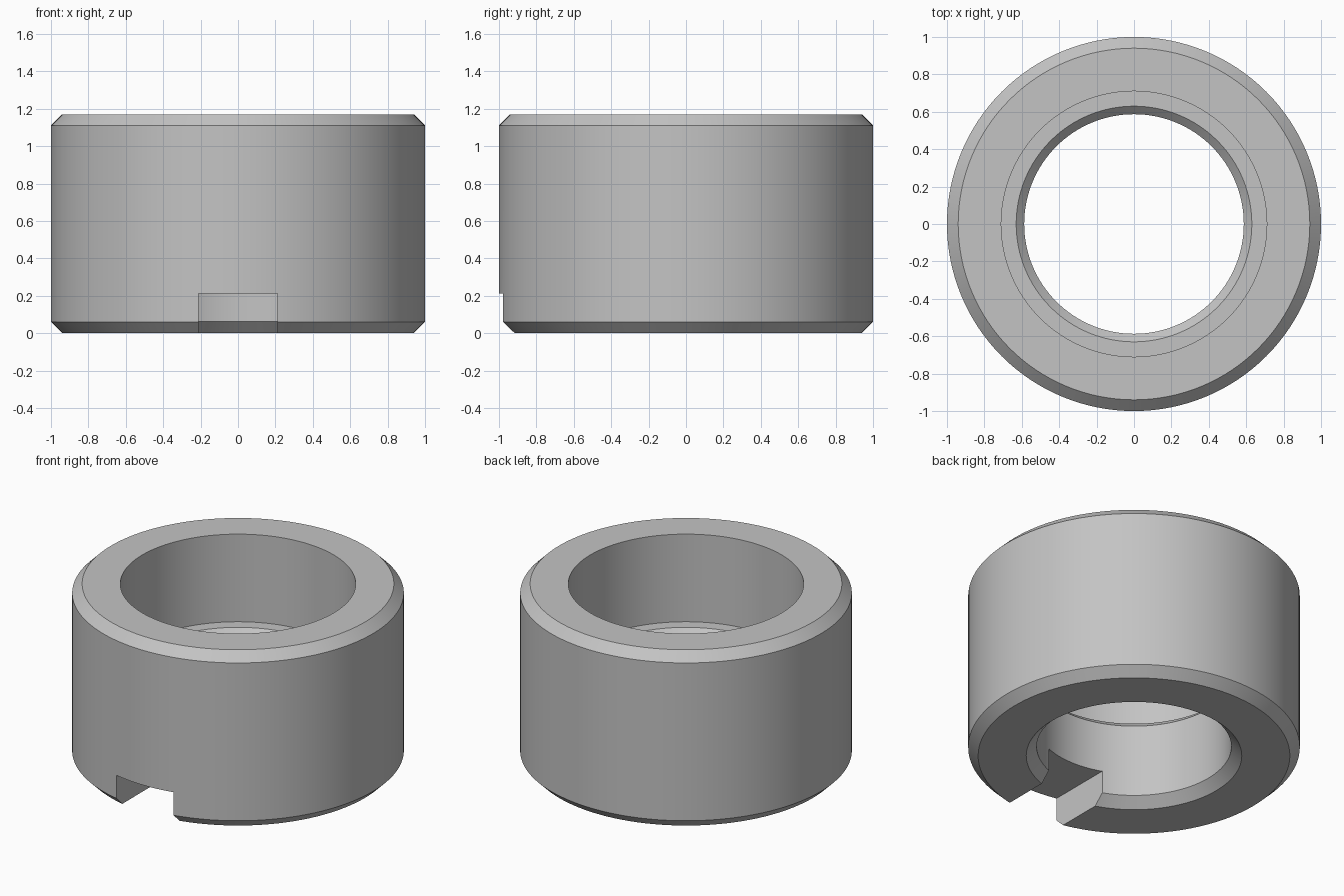
import bpy, bmesh, math

cube = bpy.data.objects.get("Cube")
if cube:
    bpy.data.objects.remove(cube, do_unlink=True)

SEGMENTS = 128

# Plain grey metal
grey = bpy.data.materials.new("grey_metal")
grey.use_nodes = True
colour = (0.55, 0.55, 0.55, 1)
grey.diffuse_color = colour
grey.node_tree.nodes["Principled BSDF"].inputs["Base Color"].default_value = colour


def lathe(name, profile):
    """Revolve a closed (radius, height) outline about z."""
    bm = bmesh.new()
    rings = []
    for i in range(SEGMENTS):
        a = math.tau * i / SEGMENTS
        rings.append([bm.verts.new((r * math.cos(a), r * math.sin(a), z)) for r, z in profile])
    n = len(profile)
    for i, ring in enumerate(rings):
        after = rings[(i + 1) % SEGMENTS]
        for j in range(n):
            k = (j + 1) % n
            bm.faces.new((ring[j], after[j], after[k], ring[k]))
    bmesh.ops.recalc_face_normals(bm, faces=bm.faces)
    mesh = bpy.data.meshes.new(name)
    bm.to_mesh(mesh)
    bm.free()
    mesh.materials.append(grey)
    obj = bpy.data.objects.new(name, mesh)
    bpy.context.collection.objects.link(obj)
    return obj


# Stepped collar: chamfered outside, wide counterbore above a narrower bore
collar = lathe("collar", [
    (0.94, 0), (1, 0.06), (1, 1.11), (0.94, 1.17),
    (0.71, 1.17), (0.71, 0.587), (0.63, 0.587), (0.587, 0.545),
    (0.587, 0.063), (0.65, 0),
])

# Key slot through the front wall at the base
bpy.ops.mesh.primitive_cube_add(size=1, location=(0, -0.8, 0))
cutter = bpy.context.object
cutter.name = "slot_cutter"
cutter.scale = (0.42, 1, 0.426)
cutter.data.materials.append(grey)
cutter.hide_render = True
cutter.display_type = 'WIRE'

slot = collar.modifiers.new("key_slot", 'BOOLEAN')
slot.operation = 'DIFFERENCE'
slot.solver = 'EXACT'
slot.object = cutter

# Apply the cut, then smooth the round walls
bpy.ops.object.select_all(action='DESELECT')
collar.select_set(True)
bpy.context.view_layer.objects.active = collar
bpy.ops.object.modifier_apply(modifier=slot.name)
bpy.data.objects.remove(cutter, do_unlink=True)
bpy.ops.object.shade_smooth_by_angle(angle=math.radians(30))
